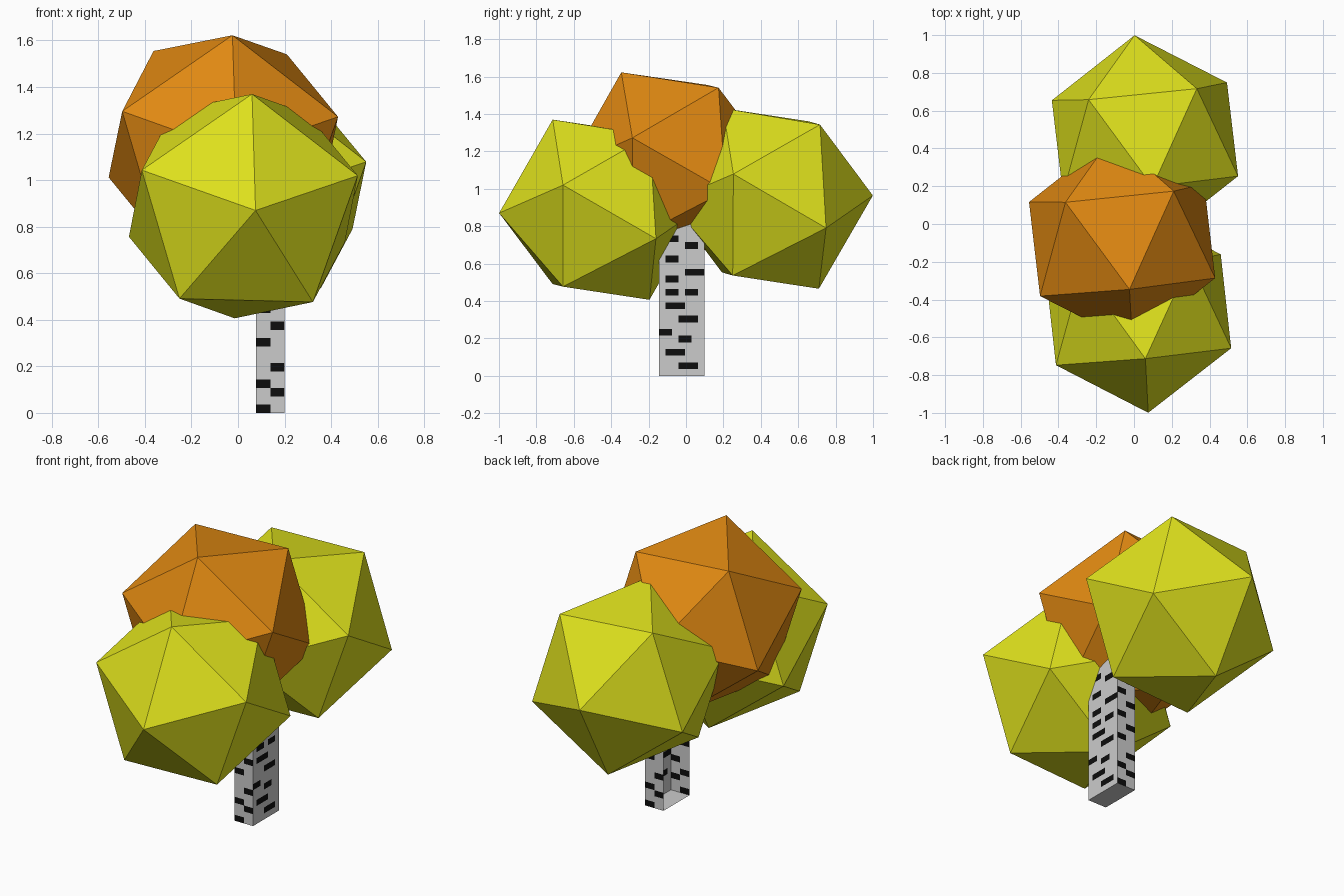
import bpy, bmesh
from mathutils import Vector, Matrix

if "Cube" in bpy.data.objects:
    bpy.data.objects.remove(bpy.data.objects["Cube"])


def material(name, rgb):
    m = bpy.data.materials.new(name)
    m.diffuse_color = (*rgb, 1)
    m.use_nodes = True
    m.node_tree.nodes["Principled BSDF"].inputs["Base Color"].default_value = m.diffuse_color
    return m


YELLOW = material("yellow_leaf", (0.73, 0.75, 0.012))
ORANGE = material("orange_leaf", (0.75, 0.25, 0.006))
BARK = material("pale_bark", (0.6, 0.6, 0.6))
MARK = material("dark_bark_mark", (0.004, 0.004, 0.004))


def finish(bm, name, mats):
    me = bpy.data.meshes.new(name)
    bm.to_mesh(me)
    bm.free()
    for m in mats:
        me.materials.append(m)
    ob = bpy.data.objects.new(name, me)
    bpy.context.collection.objects.link(ob)
    return ob


# Foliage: icosahedron oriented by one vertex and one of its neighbours
def foliage(name, centre, apex, neighbour, mat, radius=0.548):
    c = Vector(centre)
    z = (Vector(apex) - c).normalized()
    y = z.cross(Vector(neighbour) - c).normalized()
    x = y.cross(z)
    rot = Matrix((x, y, z)).transposed().to_4x4()
    bm = bmesh.new()
    bmesh.ops.create_icosphere(bm, subdivisions=1, radius=radius,
                               matrix=Matrix.Translation(c) @ rot)
    finish(bm, name, [mat])


foliage("front_foliage", (0.023, -0.454, 0.888), (0.075, -0.995, 0.87),
        (0.06, -0.71, 1.37), YELLOW)
foliage("top_foliage", (-0.063, -0.085, 1.142), (-0.024, -0.346, 1.622),
        (0.211, 0.175, 1.541), ORANGE)
foliage("back_foliage", (0.058, 0.454, 0.948), (0.003, 1.0, 0.964),
        (0.336, 0.715, 1.347), YELLOW)

# Trunk: three walls and a floor, open towards -x, with marks as grid cells
X0, X1, Y0, Y1 = 0.078, 0.2, -0.144, 0.1
ROW, ROWS = 0.0357, 24
SIDE = [(1, 3, 6), (3, 1, 4), (5, 3, 5), (6, 0, 2), (8, 3, 6), (10, 1, 4),
        (12, 1, 3), (12, 4, 6), (14, 1, 3), (15, 4, 7), (17, 1, 3),
        (19, 4, 6), (20, 1, 3)]
NARROW = [(0, 0, 1), (2, 1, 2), (3, 0, 1), (5, 1, 2), (8, 0, 1), (10, 1, 2),
          (12, 0, 1), (14, 1, 2), (16, 0, 1), (18, 1, 2), (20, 0, 1)]

bm = bmesh.new()


def wall(start, end, cols, marks):
    a, b = Vector(start), Vector(end)
    grid = [[bm.verts.new((*a.lerp(b, i / cols), j * ROW))
             for i in range(cols + 1)] for j in range(ROWS + 1)]
    for j in range(ROWS):
        for i in range(cols):
            f = bm.faces.new((grid[j][i], grid[j][i + 1],
                              grid[j + 1][i + 1], grid[j + 1][i]))
            f.material_index = int(any(r == j and s <= i < e for r, s, e in marks))


wall((X0, Y0), (X1, Y0), 2, NARROW)
wall((X1, Y0), (X1, Y1), 7, SIDE)
wall((X1, Y1), (X0, Y1), 2, NARROW)
bm.faces.new([bm.verts.new((x, y, 0)) for x, y in
              ((X0, Y0), (X0, Y1), (X1, Y1), (X1, Y0))])
bmesh.ops.remove_doubles(bm, verts=bm.verts, dist=0.0005)
finish(bm, "trunk", [BARK, MARK])
